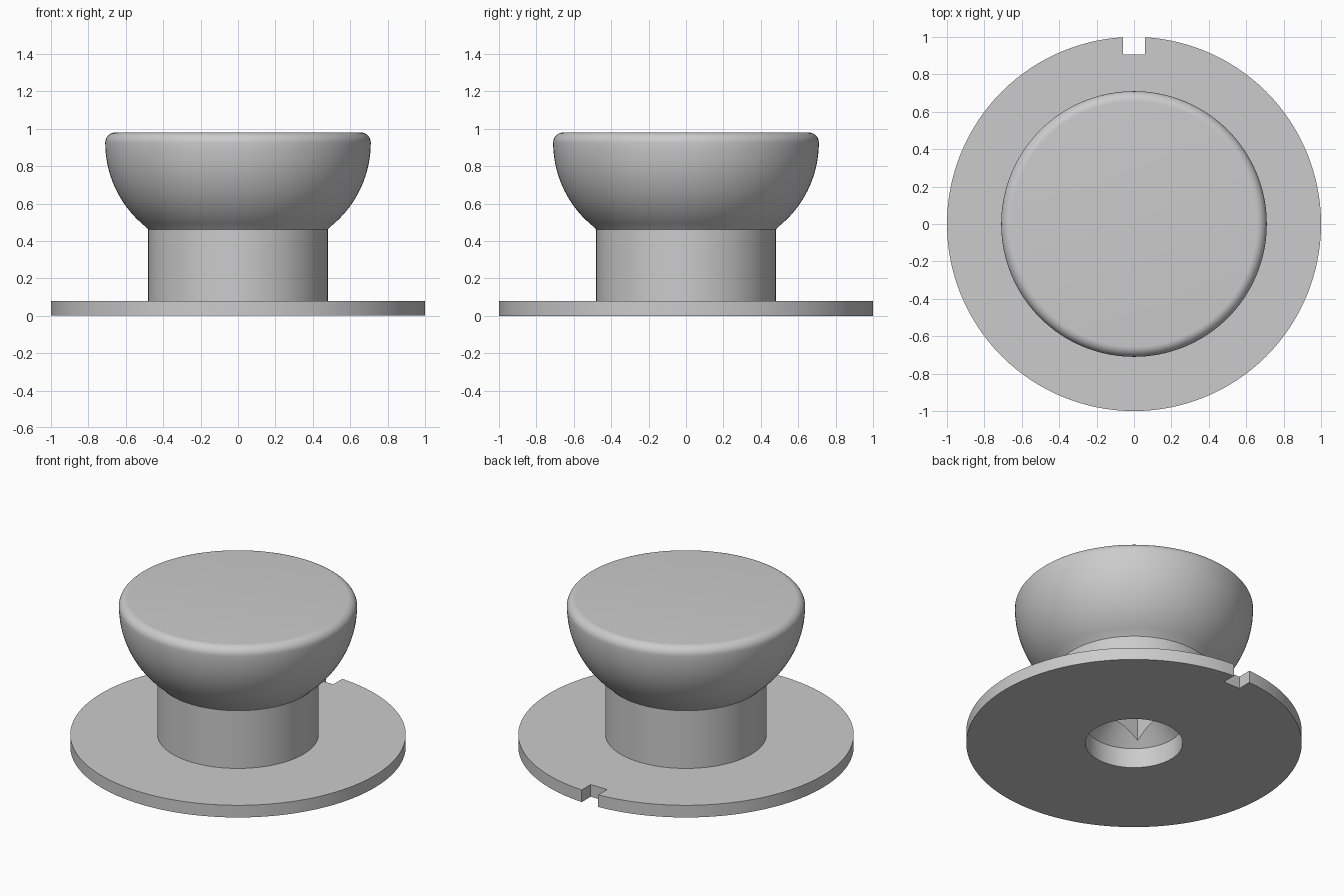
import bpy, bmesh, math

if "Cube" in bpy.data.objects:
    bpy.data.objects.remove(bpy.data.objects["Cube"], do_unlink=True)

SEGMENTS = 128

grey = bpy.data.materials.new("plain_grey")
grey.use_nodes = True
colour = (0.6, 0.6, 0.6, 1)
grey.diffuse_color = colour
grey.node_tree.nodes["Principled BSDF"].inputs["Base Color"].default_value = colour


def add_object(name, bm):
    bmesh.ops.recalc_face_normals(bm, faces=bm.faces)
    mesh = bpy.data.meshes.new(name)
    bm.to_mesh(mesh)
    bm.free()
    mesh.materials.append(grey)
    obj = bpy.data.objects.new(name, mesh)
    bpy.context.collection.objects.link(obj)
    return obj


def lathe(name, profile):
    """Turn (radius, height) points about z and close both ends flat."""
    bm = bmesh.new()
    rings = []
    for r, z in profile:
        rings.append([bm.verts.new((r * math.cos(a), r * math.sin(a), z))
                      for a in (math.tau * i / SEGMENTS for i in range(SEGMENTS))])
    for low, high in zip(rings, rings[1:]):
        for i in range(SEGMENTS):
            j = (i + 1) % SEGMENTS
            bm.faces.new((low[i], low[j], high[j], high[i]))
    bm.faces.new(rings[0])
    bm.faces.new(rings[-1])
    return add_object(name, bm)


def box(name, size, centre):
    bm = bmesh.new()
    bmesh.ops.create_cube(bm, size=1)
    bmesh.ops.scale(bm, vec=size, verts=bm.verts)
    bmesh.ops.translate(bm, vec=centre, verts=bm.verts)
    return add_object(name, bm)


def arc(cx, cz, radius, start, end, steps):
    angles = [math.radians(start + (end - start) * i / steps) for i in range(steps + 1)]
    return [(cx + radius * math.cos(a), cz + radius * math.sin(a)) for a in angles]


# Turned body: flange, stem, bowl-shaped cap with a rounded rim
bowl = arc(0.135, 0.925, 0.575, -53.5, 0, 20)
rim = arc(0.655, 0.925, 0.055, 0, 90, 10)
body = lathe("knob_body", [(1, 0), (1, 0.08), (0.48, 0.08), (0.48, 0.46)] + bowl[1:] + rim[1:])

# Cutters: rim notch, countersunk bore, square socket
cutters = [
    box("notch_cutter", (0.12, 0.2, 0.3), (0, 1.005, 0.05)),
    lathe("bore_cutter", [(0.29, -0.1), (0.29, 0.13), (0.14, 0.28)]),
    box("socket_cutter", (0.36, 0.36, 0.6), (0, 0, 0.3)),
]
for cutter in cutters:
    cutter.hide_render = True
    mod = body.modifiers.new(cutter.name, "BOOLEAN")
    mod.operation = "DIFFERENCE"
    mod.solver = "EXACT"
    mod.object = cutter

# Apply the cuts, then drop the cutters
bpy.context.view_layer.update()
cut_mesh = bpy.data.meshes.new_from_object(
    body.evaluated_get(bpy.context.evaluated_depsgraph_get()))
body.modifiers.clear()
body.data = cut_mesh
for cutter in cutters:
    bpy.data.objects.remove(cutter, do_unlink=True)

bpy.ops.object.select_all(action="DESELECT")
body.select_set(True)
bpy.context.view_layer.objects.active = body
bpy.ops.object.shade_smooth_by_angle(angle=math.radians(25))
